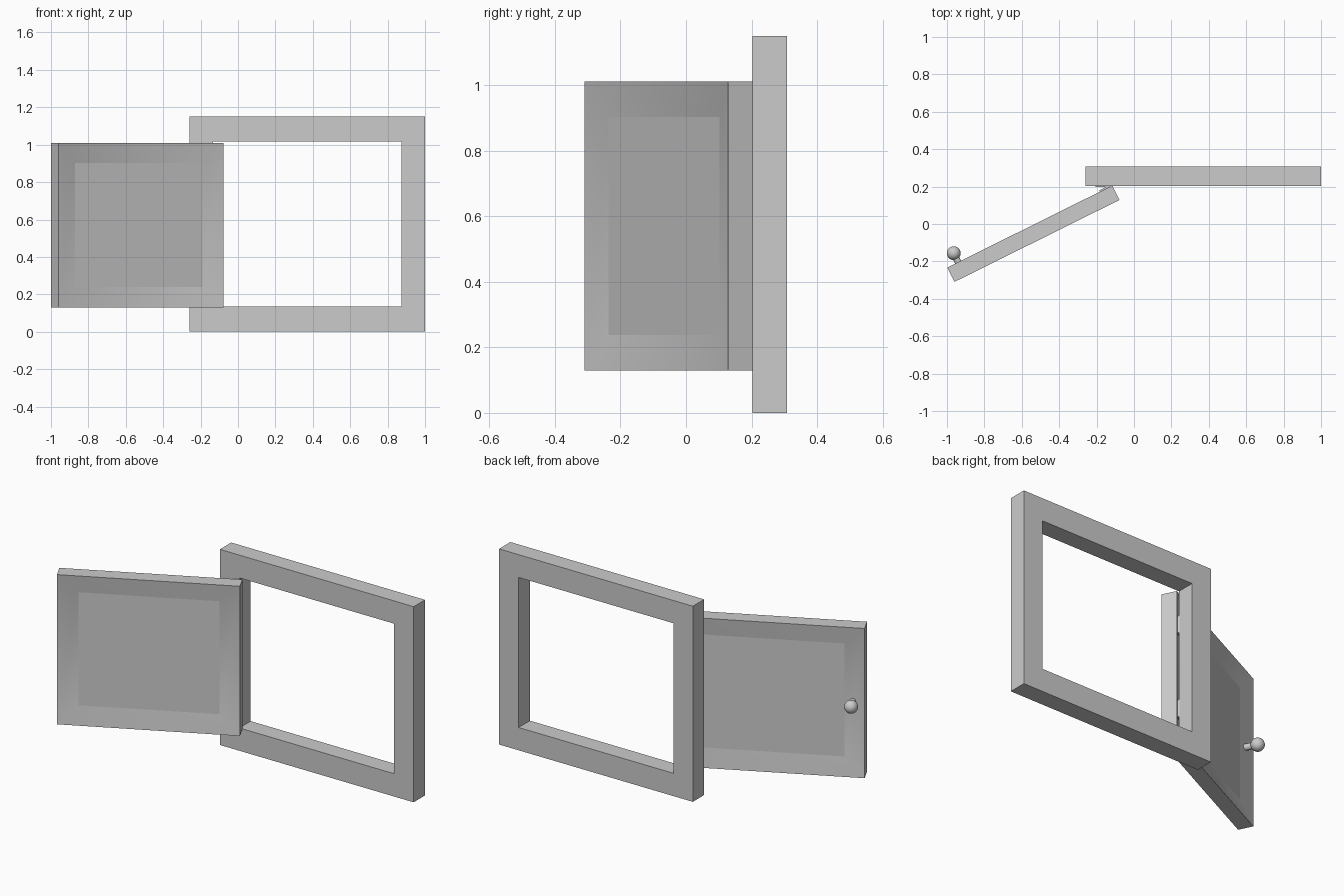
import bpy, bmesh, math
from mathutils import Matrix, Vector

if "Cube" in bpy.data.objects:
    bpy.data.objects.remove(bpy.data.objects["Cube"])

DOOR = Matrix.Translation((-0.538, -0.052, 0.57)) @ Matrix.Rotation(math.radians(26.4), 4, 'Z')
HW, HH, HT = 0.493, 0.44, 0.043      # door half width, half height, half thickness
INSET, DEPTH = 0.113, 0.026          # recessed panel


def add_object(name, bm, matrix=Matrix()):
    bmesh.ops.recalc_face_normals(bm, faces=bm.faces)
    me = bpy.data.meshes.new(name)
    bm.to_mesh(me)
    bm.free()
    ob = bpy.data.objects.new(name, me)
    ob.matrix_world = matrix
    bpy.context.collection.objects.link(ob)
    return ob


def loft_rects(rects, cyclic):
    """Join a series of (half width, half height, y) rectangles in the xz plane."""
    bm = bmesh.new()
    loops = [[bm.verts.new((sx * w, y, sz * h)) for sx, sz in ((-1, -1), (1, -1), (1, 1), (-1, 1))]
             for w, h, y in rects]
    pairs = list(zip(loops, loops[1:]))
    if cyclic:
        pairs.append((loops[-1], loops[0]))
    bands = []
    for a, b in pairs:
        bands.append([bm.faces.new((a[i], a[(i + 1) % 4], b[(i + 1) % 4], b[i])) for i in range(4)])
    if not cyclic:
        bm.faces.new(loops[0])
        bm.faces.new(loops[-1])
    return bm, bands


def box(name, size, center, matrix=Matrix()):
    bm = bmesh.new()
    bmesh.ops.create_cube(bm, size=1)
    bmesh.ops.scale(bm, vec=size, verts=bm.verts)
    return add_object(name, bm, matrix @ Matrix.Translation(center))


# Window-like frame
bm, _ = loft_rects([(0.63, 0.575, -0.0525), (0.503, 0.441, -0.0525),
                    (0.503, 0.441, 0.0525), (0.63, 0.575, 0.0525)], True)
add_object("frame", bm, Matrix.Translation((0.37, 0.2555, 0.575)))

# Door with a recessed panel on both sides; sloped borders blend at the corners
bm, bands = loft_rects([(HW - INSET, HH - INSET + 0.005, -HT + DEPTH), (HW, HH, -HT),
                        (HW, HH, HT), (HW - INSET, HH - INSET + 0.005, HT - DEPTH)], False)
slopes = set(bands[0] + bands[2])
for f in slopes:
    f.smooth = True
for e in bm.edges:
    e.smooth = all(f in slopes for f in e.link_faces)
add_object("door", bm, DOOR)

# Knob and its stem on the back of the door
KNOB = Vector((-HW + 0.065, HT + 0.053, 0))
bm = bmesh.new()
bmesh.ops.create_uvsphere(bm, u_segments=32, v_segments=16, radius=0.037)
for f in bm.faces:
    f.smooth = True
add_object("knob", bm, DOOR @ Matrix.Translation(KNOB))

bm = bmesh.new()
bmesh.ops.create_cone(bm, cap_ends=True, segments=24, radius1=0.018, radius2=0.018, depth=0.07)
for f in bm.faces:
    f.smooth = len(f.verts) == 4
for e in bm.edges:
    e.smooth = all(f.smooth for f in e.link_faces)
add_object("knob_stem", bm, DOOR @ Matrix.Translation(KNOB - Vector((0, 0.04, 0)))
           @ Matrix.Rotation(math.radians(90), 4, 'X'))

# Two small hinges between door and frame
for i, z in enumerate((-0.25, 0.25)):
    box(f"hinge_frame_leaf_{i}", (0.07, 0.006, 0.1), (-0.17, 0.201, 0.57 + z))
    box(f"hinge_door_leaf_{i}", (0.06, 0.016, 0.1), (HW - 0.045, HT, z), DOOR)
